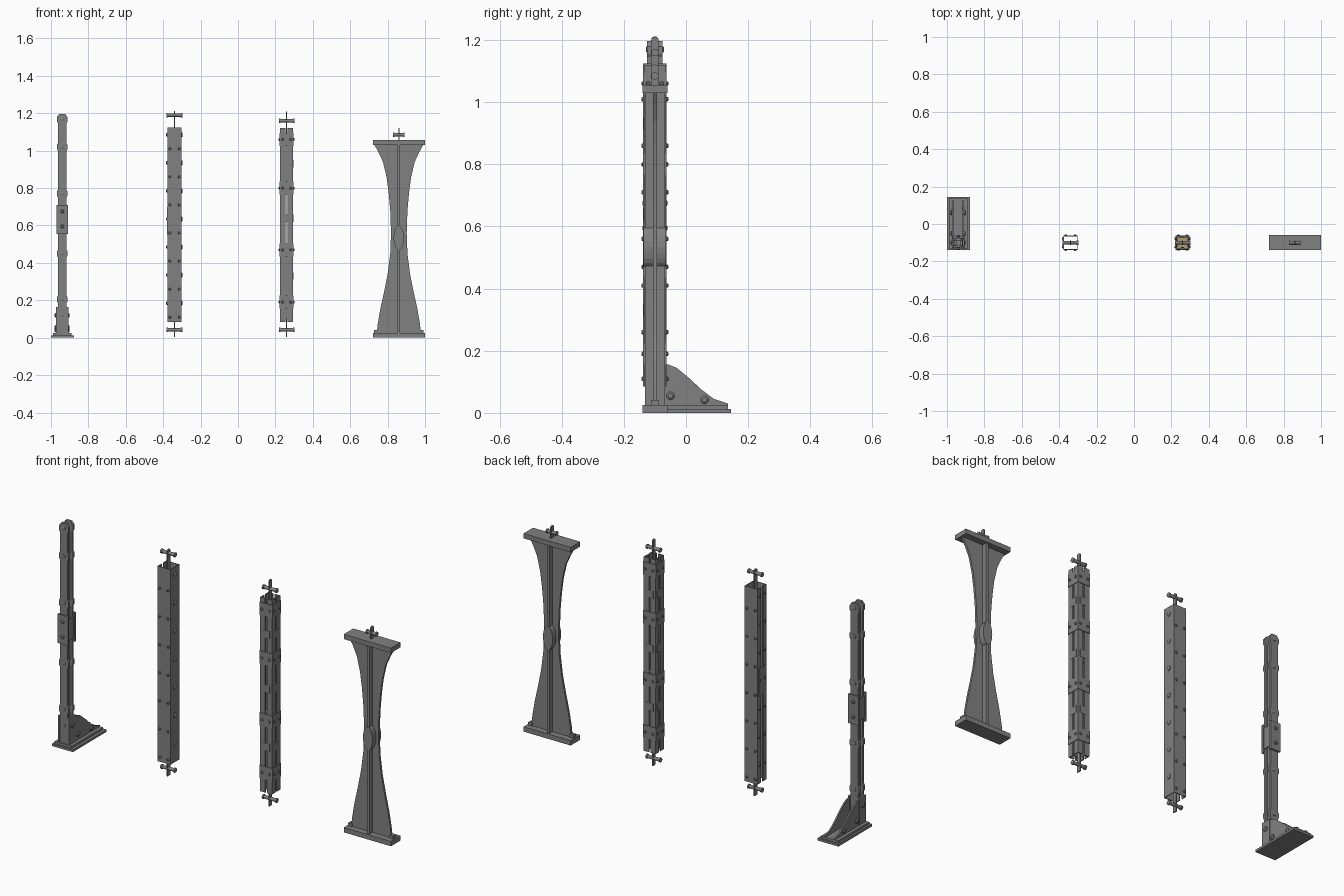
import bpy, bmesh, math
from mathutils import Matrix, Vector

if "Cube" in bpy.data.objects:
    bpy.data.objects.remove(bpy.data.objects["Cube"])

Y0 = -0.10                       # depth line shared by all four columns
X1, X2, X3, X4 = -0.94, -0.34, 0.26, 0.86
IRON = bpy.data.materials.new("dark_iron")
IRON.diffuse_color = (0.22, 0.22, 0.22, 1)
IRON.use_nodes = True
IRON.node_tree.nodes["Principled BSDF"].inputs["Base Color"].default_value = IRON.diffuse_color
OCHRE = bpy.data.materials.new("ochre")
OCHRE.diffuse_color = (0.45, 0.33, 0.14, 1)
OCHRE.use_nodes = True
OCHRE.node_tree.nodes["Principled BSDF"].inputs["Base Color"].default_value = OCHRE.diffuse_color


class Part:
    """Collects shapes into one named mesh object."""
    def __init__(self, name):
        self.name, self.bm = name, bmesh.new()

    def box(self, x0, x1, y0, y1, z0, z1):
        m = Matrix.Translation(((x0+x1)/2, (y0+y1)/2, (z0+z1)/2)) @ Matrix.Diagonal(
            (abs(x1-x0), abs(y1-y0), abs(z1-z0), 1))
        bmesh.ops.create_cube(self.bm, size=1, matrix=m)

    def prism(self, pts, axis, a, b):
        put = {'x': lambda p, d: (d, p[0], p[1]), 'y': lambda p, d: (p[0], d, p[1]),
               'z': lambda p, d: (p[0], p[1], d)}[axis]
        lo = [self.bm.verts.new(put(p, a)) for p in pts]
        hi = [self.bm.verts.new(put(p, b)) for p in pts]
        self.bm.faces.new(lo)
        self.bm.faces.new(hi[::-1])
        for i in range(len(pts)):
            j = (i + 1) % len(pts)
            self.bm.faces.new((lo[i], hi[i], hi[j], lo[j]))

    def rod(self, a, b, r, r2=None, n=12):
        a, b = Vector(a), Vector(b)
        m = Matrix.Translation((a+b)/2) @ (b-a).to_track_quat('Z', 'Y').to_matrix().to_4x4()
        bmesh.ops.create_cone(self.bm, cap_ends=True, segments=n, radius1=r,
                              radius2=r if r2 is None else r2, depth=(b-a).length, matrix=m)

    def rivet(self, p, d, r=0.012, h=0.008):
        p, d = Vector(p), Vector(d)
        self.rod(p - d*0.003, p + d*h*0.5, r)
        self.rod(p + d*h*0.5, p + d*h, r, r*0.6)

    def done(self, mat=IRON):
        bmesh.ops.recalc_face_normals(self.bm, faces=self.bm.faces)
        me = bpy.data.meshes.new(self.name)
        self.bm.to_mesh(me)
        self.bm.free()
        me.materials.append(mat)
        bpy.context.collection.objects.link(bpy.data.objects.new(self.name, me))


def hanger(name, x, z0, z1, zp, half):
    """Flat vertical tongue with rounded ends and a cross pin."""
    p = Part(name)
    w = 0.012
    arc = [(Y0 + w*math.cos(t*math.pi/6), z1 - w + w*math.sin(t*math.pi/6)) for t in range(7)]
    p.prism([(Y0 + w, z0), *arc, (Y0 - w, z0)], 'x', x - 0.003, x + 0.003)
    p.rod((x - half, Y0, zp), (x + half, Y0, zp), 0.009)
    for s in (-1, 1):
        p.rod((x + s*half*0.8, Y0, zp), (x + s*half, Y0, zp), 0.012)
    p.done()


# ---- column 1: strapped post on a foot
p = Part("post_foot_plate")
p.box(-1.0, -0.876, -0.14, 0.145, 0, 0.012)
p.box(-0.99, -0.89, -0.13, 0.135, 0.012, 0.024)
p.done()

p = Part("post_gussets")
curve = [(-0.075, 0.02), (0.135, 0.02), (0.135, 0.03), (0.09, 0.045), (0.05, 0.075), (0.01, 0.112),
         (-0.03, 0.145), (-0.055, 0.155), (-0.075, 0.155)]
for s in (-1, 1):
    xc = X1 + s*0.028
    p.prism(curve, 'x', xc - 0.004, xc + 0.004)
    p.box(xc - 0.005, xc + 0.005, -0.128, -0.07, 0.02, 0.165)
    for y, z in ((-0.05, 0.055), (0.06, 0.042), (-0.10, 0.12)):
        p.rivet((xc + s*0.004, y, z), (s, 0, 0), 0.013)
p.done()

p = Part("post_core")
p.box(X1 - 0.012, X1 + 0.012, Y0 - 0.016, Y0 + 0.016, 0.02, 1.15)
p.done()

levels = (0.12, 0.205, 0.45, 0.77, 1.02)
p = Part("post_straps")
right = [(0.022, 0.02)]
for z in levels:
    right += [(0.022, z - 0.022), (0.028, z - 0.012), (0.028, z + 0.012), (0.022, z + 0.022)]
right += [(0.022, 1.145), (0.028, 1.155), (0.028, 1.18), (0.015, 1.197)]
outline = [(X1 + x, z) for x, z in right] + [(X1 - x, z) for x, z in reversed(right)]
for s in (-1, 1):
    p.prism(outline, 'y', Y0 + s*0.011, Y0 + s*0.025)
    for z in levels + (1.17, ):
        p.rivet((X1, Y0 + s*0.025, z), (0, s, 0), 0.010, 0.004)
p.done()

p = Part("post_splice_plates")
for s in (-1, 1):
    p.box(X1 - 0.03, X1 + 0.03, Y0 + s*0.022, Y0 + s*0.034, 0.555, 0.71)
    p.box(X1 + s*0.02, X1 + s*0.026, Y0 - 0.024, Y0 + 0.024, 0.575, 0.69)
    for z in (0.595, 0.675):
        p.rivet((X1, Y0 + s*0.034, z), (0, s, 0), 0.010, 0.006)
p.done()

# ---- column 2: thin hollow box with a slotted left side
p = Part("box_column_shell")
h, t = 0.038, 0.004
p.box(X2 + h - t, X2 + h, Y0 - h, Y0 + h, 0.085, 1.125)
for s in (-1, 1):
    p.box(X2 - h, X2 + h, Y0 + s*(h - t), Y0 + s*h, 0.085, 1.125)
    p.box(X2 - h, X2 - h + t, Y0 + s*0.008, Y0 + s*h, 0.085, 1.125)
p.box(X2 - h - 0.002, X2 - h + t, Y0 - 0.03, Y0 + 0.03, 0.55, 0.70)
p.done()

p = Part("box_column_rivets")
for i in range(7):
    z = 1.085 - 0.15*i
    p.rivet((X2 + h, Y0, z), (1, 0, 0), 0.013, 0.006)
    for s in (-1, 1):
        p.rivet((X2 - h, Y0 + s*0.022, z), (-1, 0, 0), 0.009, 0.006)
        for e in (-0.025, 0.025):
            p.rivet((X2 + e, Y0 + s*h, 1.01 - 0.15*i), (0, s, 0), 0.007, 0.006)
p.done()
hanger("box_column_top_hanger", X2, 1.06, 1.212, 1.19, 0.042)
hanger("box_column_bottom_hanger", X2, 0.004, 0.14, 0.042, 0.042)

# ---- column 3: four corner angles joined by batten plates
p = Part("angle_column_corners")
h, g = 0.035, 0.005
for sx in (-1, 1):
    for sy in (-1, 1):
        p.prism([(X3 + sx*a, Y0 + sy*b) for a, b in
                 ((h, h), (g, h), (g, h - 0.006), (h - 0.006, h - 0.006), (h - 0.006, g), (h, g))],
                'z', 0.085, 1.12)
p.done()

# recessed filler strips behind the slots, left open around the ochre insert
p = Part("angle_column_slot_fillers")
for z0, z1 in ((0.10, 0.50), (0.78, 1.08)):
    for s in (-1, 1):
        p.box(X3 - 0.008, X3 + 0.008, Y0 + s*0.024, Y0 + s*0.029, z0, z1)
        p.box(X3 + s*0.024, X3 + s*0.029, Y0 - 0.008, Y0 + 0.008, z0, z1)
p.done()

p = Part("angle_column_battens")
for z in (0.19, 0.47, 0.80, 1.06):
    for s in (-1, 1):
        p.box(X3 - 0.037, X3 + 0.037, Y0 + s*0.033, Y0 + s*0.038, z - 0.035, z + 0.035)
        p.box(X3 + s*0.033, X3 + s*0.038, Y0 - 0.037, Y0 + 0.037, z - 0.035, z + 0.035)
        for e in (-0.022, 0.022):
            p.rivet((X3 + e, Y0 + s*0.038, z), (0, s, 0), 0.007, 0.005)
            p.rivet((X3 + s*0.038, Y0 + e, z), (s, 0, 0), 0.007, 0.005)
for z in (0.33, 0.64, 0.93):
    for s in (-1, 1):
        p.box(X3 - 0.022, X3 + 0.022, Y0 + s*0.027, Y0 + s*0.036, z - 0.02, z + 0.02)
        p.box(X3 + s*0.027, X3 + s*0.036, Y0 - 0.022, Y0 + 0.022, z - 0.02, z + 0.02)
p.done()

p = Part("angle_column_diaphragms")
for z in (0.50, 0.64, 0.78):
    p.box(X3 - 0.028, X3 + 0.028, Y0 - 0.028, Y0 + 0.028, z - 0.002, z + 0.002)
p.box(X3 - 0.002, X3 + 0.002, Y0 - 0.02, Y0 + 0.02, 0.50, 0.78)
p.done(OCHRE)
hanger("angle_column_top_hanger", X3, 1.03, 1.21, 1.16, 0.042)
hanger("angle_column_bottom_hanger", X3, 0.004, 0.15, 0.042, 0.042)

# ---- column 4: waisted plate column
p = Part("waisted_column_end_plates")
for z in (0.0, 1.03):
    p.box(X4 - 0.138, X4 + 0.14, Y0 - 0.04, Y0 + 0.04, z, z + 0.026)
for s in (-1, 1):
    p.box(X4 + s*0.11, X4 + s*0.132, Y0 - 0.012, Y0 + 0.012, 0.026, 0.042)
p.done()

p = Part("waisted_column_web")
half = [(0.118, 0.026), (0.112, 0.08), (0.098, 0.16), (0.078, 0.25), (0.06, 0.34), (0.046, 0.45), (0.042, 0.56),
        (0.046, 0.68), (0.055, 0.78), (0.066, 0.86), (0.085, 0.94), (0.108, 0.99), (0.13, 1.03)]
p.prism([(X4 + x, z) for x, z in half] + [(X4 - x, z) for x, z in reversed(half)], 'y', Y0 - 0.006, Y0 + 0.006)
p.done()

p = Part("waisted_column_rib")
p.box(X4 - 0.007, X4 + 0.007, Y0 - 0.032, Y0 + 0.032, 0.026, 1.03)
p.done()

# lens-shaped swelling at the waist
p = Part("waisted_column_waist_boss")
p.prism([(X4 + 0.028*math.cos(i*math.pi/10), 0.534 + 0.064*math.sin(i*math.pi/10)) for i in range(20)],
        'y', Y0 - 0.036, Y0 + 0.036)
p.done()
hanger("waisted_column_top_hanger", X4, 1.05, 1.122, 1.085, 0.03)
